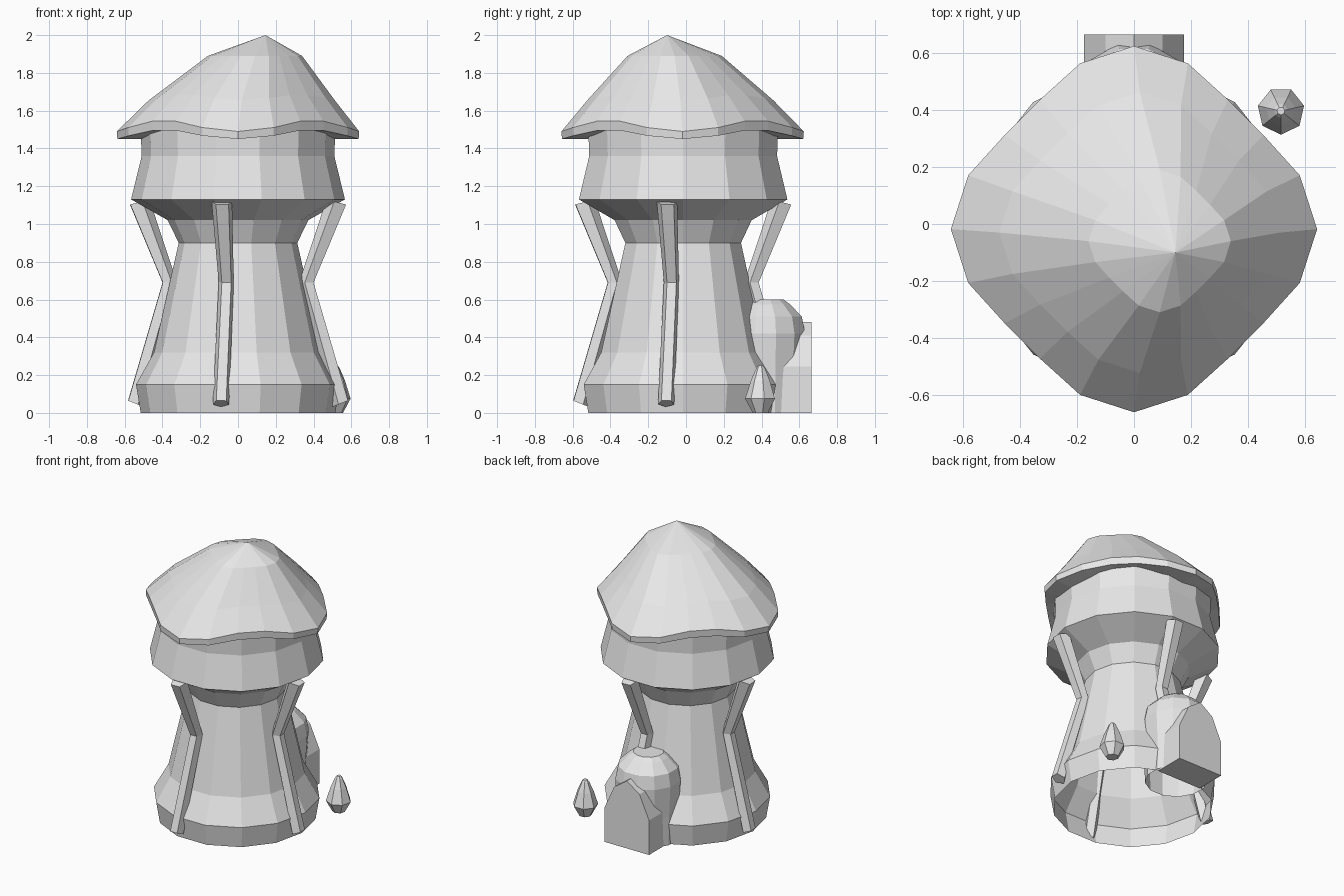
import bpy, bmesh
from math import sin, cos, pi, radians
from mathutils import Vector, Matrix

cube = bpy.data.objects.get("Cube")
if cube:
    bpy.data.objects.remove(cube)

grey = bpy.data.materials.new("stone_grey")
grey.use_nodes = True
COLOUR = (0.8, 0.8, 0.8, 1)
grey.diffuse_color = COLOUR
grey.node_tree.nodes["Principled BSDF"].inputs["Base Color"].default_value = COLOUR


def finish(name, bm):
    bmesh.ops.recalc_face_normals(bm, faces=bm.faces)
    mesh = bpy.data.meshes.new(name)
    bm.to_mesh(mesh)
    bm.free()
    mesh.materials.append(grey)
    ob = bpy.data.objects.new(name, mesh)
    bpy.context.collection.objects.link(ob)
    return ob


def loft(name, rings, cap_bottom=False, cap_top=False, apex=None):
    """Skin a list of point rings, optionally closing either end."""
    bm = bmesh.new()
    loops = [[bm.verts.new(p) for p in ring] for ring in rings]
    n = len(loops[0])
    for a, b in zip(loops, loops[1:]):
        for i in range(n):
            j = (i + 1) % n
            bm.faces.new((a[i], a[j], b[j], b[i]))
    if cap_bottom:
        bm.faces.new(loops[0])
    if cap_top:
        bm.faces.new(loops[-1])
    if apex:
        tip = bm.verts.new(apex)
        for i in range(n):
            bm.faces.new((loops[-1][i], loops[-1][(i + 1) % n], tip))
    return finish(name, bm)


def circle(cx, cy, z, r, n, start=0.0):
    angles = [start + 2 * pi * i / n for i in range(n)]
    return [Vector((cx + r * cos(a), cy + r * sin(a), z)) for a in angles]


# Tower wall, open underneath
profile = [(0, .515), (.15, .54), (.32, .445), (.9, .314), (1.02, .372),
           (1.13, .566), (1.36, .51), (1.495, .515)]
loft("tower", [circle(0, -.015, z, r, 14) for z, r in profile], cap_top=True)


# Wavy four-cornered roof with an off-centre peak
def roof_ring(cx, cy, r, z, wave):
    ring = []
    for i in range(20):
        a = 2 * pi * i / 20
        rr = r * (1 + .075 * cos(4 * a))
        ring.append(Vector((cx + rr * cos(a), cy + rr * sin(a), z - wave * cos(4 * a))))
    return ring


loft("roof", [roof_ring(0, -.018, .47, 1.475, .025),
              roof_ring(0, -.018, .594, 1.475, .025),
              roof_ring(0, -.018, .597, 1.52, .03),
              roof_ring(.02, -.03, .458, 1.67, .015),
              roof_ring(.09, -.06, .232, 1.89, 0)],
     cap_bottom=True, apex=(.145, -.1, 2))


# Bent support poles, one on each side
def pole_ring(x, y, z, r, tilt):
    ring = circle(x, y, z, r, 5, radians(20))
    for p in ring:
        p.z += tilt * (y - p.y)
    return ring


pole = [pole_ring(-.09, -.545, .05, .045, .4),
        pole_ring(-.062, -.365, .69, .042, 0),
        pole_ring(-.085, -.525, 1.115, .057, -.25)]
for i, side in enumerate(("front", "left", "back", "right")):
    turn = Matrix.Translation((0, -.015, 0)) @ Matrix.Rotation(i * pi / 2, 4, 'Z')
    loft(side + "_pole", [[turn @ p for p in ring] for ring in pole], True, True)

# Domed porch behind the tower, open underneath
porch = [(0, .2), (.2, .205), (.42, .218), (.51, .2), (.575, .135), (.6, .1)]
loft("porch", [circle(0, .42, z, r, 12, radians(15)) for z, r in porch], cap_top=True)

# Arched door block on the porch
half = [(.175, 0), (.175, .245), (.1, .41)]
arch = half + [(0, .48)] + [(-x, z) for x, z in reversed(half)]
loft("door", [[Vector((x, y, z)) for x, z in arch] for y in (.45, .665)], True, True)

# Small bud-shaped lantern standing beside the porch
bud = [(0, .042), (.075, .083), (.17, .053), (.235, .025), (.25, .014)]
loft("lantern", [circle(.515, .396, z, r, 7, -pi / 2) for z, r in bud], True, True)
